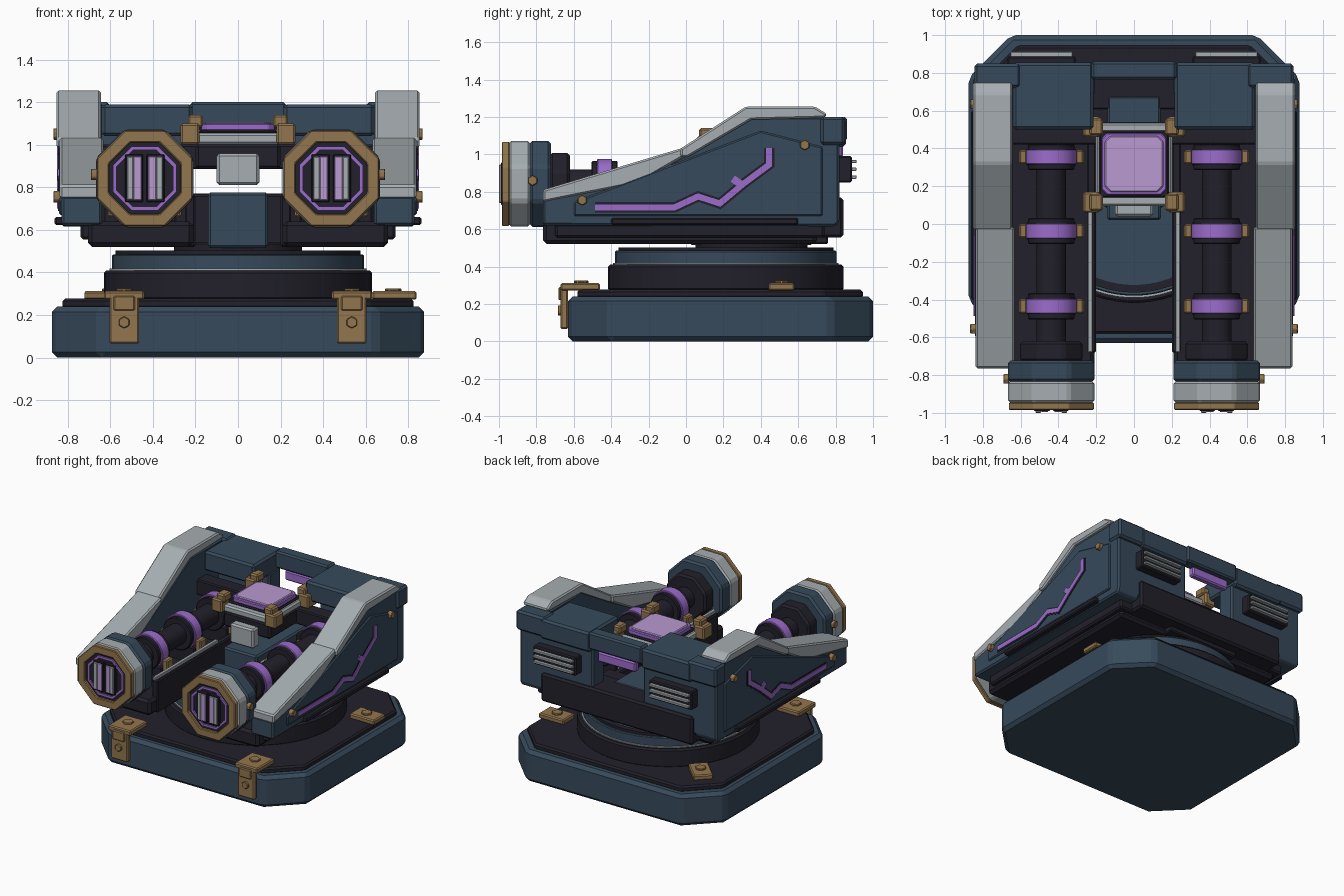
import bpy, bmesh, math
from mathutils import Matrix, Vector

old = bpy.data.objects.get("Cube")
if old:
    bpy.data.objects.remove(old)


def material(name, r, g, b):
    m = bpy.data.materials.new(name)
    m.use_nodes = True
    m.diffuse_color = (r, g, b, 1)
    m.node_tree.nodes["Principled BSDF"].inputs["Base Color"].default_value = (r, g, b, 1)
    return m


NAVY = material("navy plate", .038, .068, .105)
DARK = material("dark metal", .016, .015, .024)
GREY = material("pale grey armour", .38, .42, .44)
GOLD = material("bronze fitting", .29, .18, .075)
PURPLE = material("purple glow", .33, .15, .6)
LILAC = material("lilac crystal", .48, .32, .64)
round_parts = []


def place(axis, a, b, h):
    return {"x": (h, a, b), "y": (a, h, b), "z": (a, b, h)}[axis]


def finish(name, bm, mat, bevel, matrix):
    bmesh.ops.recalc_face_normals(bm, faces=bm.faces)
    mesh = bpy.data.meshes.new(name)
    bm.to_mesh(mesh)
    bm.free()
    mesh.materials.append(mat)
    ob = bpy.data.objects.new(name, mesh)
    bpy.context.collection.objects.link(ob)
    if matrix:
        ob.matrix_world = matrix
    if bevel:
        mod = ob.modifiers.new("edge", "BEVEL")
        mod.width, mod.segments, mod.limit_method = bevel, 1, "ANGLE"
    return ob


def prism(name, mat, axis, pts, lo, hi, bevel=.008, matrix=None):
    bm = bmesh.new()
    loops = [[bm.verts.new(place(axis, a, b, h)) for a, b in pts] for h in (lo, hi)]
    n = len(pts)
    for loop in loops:
        bm.faces.new(loop)
    for i in range(n):
        j = (i + 1) % n
        bm.faces.new((loops[0][i], loops[0][j], loops[1][j], loops[1][i]))
    return finish(name, bm, mat, bevel, matrix)


def box(name, mat, x, y, z, bevel=.008, matrix=None):
    pts = [(x[0], y[0]), (x[1], y[0]), (x[1], y[1]), (x[0], y[1])]
    return prism(name, mat, "z", pts, z[0], z[1], bevel, matrix)


def pair(name, mat, x, y, z, bevel=.008):
    # mirrored boxes on both sides of the centre plane
    for s, side in ((1, "left"), (-1, "right")):
        box(side + "_" + name, mat, sorted((s * x[0], s * x[1])), y, z, bevel)


def circle(c, r, n):
    # r is the distance to the flat sides
    return [(c[0] + r / math.cos(math.pi / n) * math.cos((i + .5) * math.tau / n),
             c[1] + r / math.cos(math.pi / n) * math.sin((i + .5) * math.tau / n)) for i in range(n)]


def disc(name, mat, axis, c, r, lo, hi, n=48, bevel=.006, matrix=None):
    ob = prism(name, mat, axis, circle(c, r, n), lo, hi, bevel, matrix)
    if n > 12:
        round_parts.append(ob)


def ring(name, mat, axis, c, r0, r1, lo, hi, n=8, bevel=.005):
    bm = bmesh.new()
    loops = [[bm.verts.new(place(axis, a, b, h)) for a, b in circle(c, r, n)]
             for r, h in ((r0, lo), (r1, lo), (r1, hi), (r0, hi))]
    for k in range(4):
        p, q = loops[k], loops[(k + 1) % 4]
        for i in range(n):
            j = (i + 1) % n
            bm.faces.new((p[i], p[j], q[j], q[i]))
    finish(name, bm, mat, bevel, None)


def chamfered(x, y0, y1, c):
    return [(-x + c, y0), (x - c, y0), (x, y0 + c), (x, y1 - c),
            (x - c, y1), (-x + c, y1), (-x, y1 - c), (-x, y0 + c)]


def strip(path, w):
    # outline of a mitred band following a path
    p = [Vector(q) for q in path]
    a, b = [], []
    for i, q in enumerate(p):
        d0 = (q - p[max(i - 1, 0)]).normalized() if i else (p[1] - q).normalized()
        d1 = (p[i + 1] - q).normalized() if i < len(p) - 1 else d0
        m = (d0 + d1).normalized()
        n = Vector((-m.y, m.x)) * (w / 2 / max(m.dot(d0), .5))
        a.append(tuple(q + n))
        b.append(tuple(q - n))
    return a + b[::-1]


# Base and turntable
prism("base", NAVY, "z", chamfered(.875, -.63, 1, .225), 0, .24, .025)
prism("base_deck", DARK, "z", chamfered(.825, -.58, .945, .21), .23, .277, .012)
hub = (0, .213)
disc("turntable_lower", DARK, "z", hub, .63, .27, .41, 64, .012)
disc("turntable_trim", GREY, "z", hub, .603, .4, .418, 64, 0)
disc("turntable_upper", NAVY, "z", hub, .592, .41, .485, 64)
ring("turntable_lip", DARK, "z", hub, .535, .575, .48, .503, 64, 0)
disc("turntable_top", NAVY, "z", hub, .535, .48, .497, 64, 0)
disc("turntable_neck", DARK, "z", (0, .35), .3, .49, .54)


# Bronze clamps around the base
def clamp(name, x, y, turn, half, leg):
    m = Matrix.Translation((x, y, 0)) @ Matrix.Rotation(math.radians(turn), 4, "Z")
    box(name + "_plate", GOLD, (-half, half), (-.04, .17), (.272, .312), .008, m)
    disc(name + "_stud", GOLD, "z", (0, .07), .035, .31, .325, 6, .004, m)
    if leg:
        box(name + "_leg", GOLD, (-.07, .07), (-.04, .0), (.065, .29), .008, m)
        box(name + "_rib", GOLD, (-.05, .05), (-.052, -.03), (.22, .29), .006, m)
        disc(name + "_bolt", GOLD, "y", (0, .165), .025, -.055, -.03, 6, .004, m)


clamp("front_left_clamp", .535, -.63, 0, .095, True)
clamp("front_right_clamp", -.535, -.63, 0, .095, True)
clamp("left_clamp", .8, .51, 90, .07, False)
clamp("rear_right_clamp", -.65, .73, 225, .07, False)

# Lower hull
pair("floor", DARK, (.21, .705), (-.765, .7), (.52, .64), .02)
pair("floor_sill", DARK, (.6, .74), (-.7, .74), (.555, .63), .012)
pair("skirt", DARK, (.8, .862), (-.4, .6), (.622, .66))
pair("inner_wall", DARK, (.2, .25), (-.68, .55), (.52, .765))
pair("inner_rail", GREY, (.219, .246), (-.68, .08), (.76, .785), .004)
box("rear_floor", DARK, (-.3, .3), (.5, .76), (.52, .765))
box("rear_skirt", DARK, (-.64, .64), (.6, .842), (.555, .77), .015)
box("centre_pedestal", NAVY, (-.142, .142), (.02, .68), (.515, .775), .012)

# Side walls with armour, glowing bolt line and bolts
wall = [(-.765, .62), (-.765, .76), (-.26, .86), (0, 1), (.34, 1.2),
        (.79, 1.2), (.82, 1.17), (.82, .64), (.8, .615)]
panel = [(-.6, .67), (-.6, .745), (.4, 1.125), (.73, 1.04), (.73, .67)]
front_armour = [(-.765, .745), (-.765, .81), (-.016, 1.035), (-.016, .985), (-.26, .845)]
rear_armour = [(-.03, .985), (-.03, 1.03), (.32, 1.255), (.69, 1.255),
               (.755, 1.215), (.74, 1.195), (.35, 1.185), (.01, .985)]
bolt_line = [(-.487, .717), (-.06, .717), (.065, .775), (.18, .737), (.31, .845), (.445, .945), (.445, 1.035)]
spur = [(.3, .835), (.25, .87)]
for s, side in ((1, "left"), (-1, "right")):
    def slab(name, mat, pts, a, b, bevel=.008):
        prism(side + "_" + name, mat, "x", pts, min(s * a, s * b), max(s * a, s * b), bevel)
    slab("wall", NAVY, wall, .64, .83, .012)
    slab("wall_panel", NAVY, panel, .82, .842)
    slab("front_armour", GREY, front_armour, .632, .838, .01)
    slab("rear_armour", GREY, rear_armour, .645, .853, .01)
    slab("line_groove", DARK, strip(bolt_line, .055), .83, .845, 0)
    slab("glow_line", PURPLE, strip(bolt_line, .032), .83, .85, 0)
    slab("glow_spur", PURPLE, strip(spur, .04), .83, .849, 0)
    for y, z in ((-.555, .755), (.635, 1.05)):
        slab("wall_bolt", GOLD, circle((y, z), .025, 6), .83, .868, .004)

# Rear beams, walls and vents
pair("rear_beam", NAVY, (.215, .64), (.5, .855), (1.04, 1.19), .015)
box("centre_beam", NAVY, (-.225, .225), (.765, .86), (1.07, 1.2), .012)
pair("rear_corner", NAVY, (.6, .845), (.72, .85), (1.05, 1.2), .015)
pair("rear_wall", NAVY, (.21, .82), (.68, .82), (.64, 1.06), .012)
box("rear_glow", PURPLE, (-.16, .16), (.79, .84), (.985, 1.06), .01)
pair("vent", DARK, (.31, .67), (.8, .888), (.85, .99))
for i in range(3):
    z = .878 + i * .042
    pair("vent_slat_%d" % (i + 1), GREY, (.325, .655), (.88, .912), (z - .009, z + .009), .003)

# Central core
box("core_body", DARK, (-.2, .2), (.1, .53), (.885, 1.005), .015)
box("core_crossbeam", DARK, (-.65, .65), (.42, .54), (.885, 1.0))
box("core_panel", GREY, (-.1, .1), (.04, .12), (.81, .958), .012)
box("core_frame", GREY, (-.205, .205), (.095, .535), (1, 1.055), .012)
box("core_seat", DARK, (-.185, .185), (.14, .495), (1.05, 1.07))
prism("core_crystal_rim", PURPLE, "z", [(x, y + .318) for x, y in chamfered(.172, -.165, .165, .03)], 1.065, 1.1, .006)
prism("core_crystal", LILAC, "z", [(x, y + .318) for x, y in chamfered(.155, -.148, .148, .03)], 1.09, 1.108, .006)
for y, tag in ((.115, "front"), (.515, "rear")):
    pair("core_%s_bracket" % tag, GOLD, (.18, .27), (y - .055, y + .055), (1, 1.1), .01)
    pair("core_%s_bracket_cap" % tag, GOLD, (.165, .235), (y - .045, y + .045), (1.08, 1.14), .01)

# Twin cannons
for s, side in ((1, "left"), (-1, "right")):
    cx, cz = s * .438, .842
    c = (cx, cz)
    n = side + "_cannon_"
    disc(n + "barrel", DARK, "y", c, .078, -.7, .6, 32)
    disc(n + "breech", DARK, "y", c, .165, -.73, -.62, 8, .015)
    disc(n + "rear_cuff", NAVY, "y", c, .23, -.835, -.722, 8, .015)
    disc(n + "front_cuff", GREY, "y", c, .228, -.95, -.83, 8, .015)
    ring(n + "muzzle_rim", GOLD, "y", c, .168, .225, -.985, -.945)
    disc(n + "muzzle_plate", DARK, "y", c, .17, -.965, -.94, 8, 0)
    ring(n + "muzzle_glow", PURPLE, "y", c, .133, .15, -.976, -.955, 8, 0)
    disc(n + "cuff_bolt", GOLD, "x", (-.82, .86), .025, min(s * .66, s * .692), max(s * .66, s * .692), 6, .004)
    for k in (-1, 1):
        bx = cx + k * .05
        box(n + "emitter_frame", DARK, (bx - .042, bx + .042), (-.99, -.95), (.73, .955), .004)
        box(n + "emitter_bar", GREY, sorted((bx + k * .004, bx + k * .034)), (-1, -.96), (.74, .945), .004)
        box(n + "emitter_glow", LILAC, sorted((bx - k * .034, bx + k * .004)), (-.996, -.96), (.74, .945), .003)
    for i, y in enumerate((-.435, -.037, .355)):
        tag = n + "band_%d_" % (i + 1)
        disc(tag + "collar", DARK, "y", c, .122, y - .07, y + .07, 32)
        disc(tag + "glow", PURPLE, "y", c, .133, y - .04, y + .04, 32, .004)
        box(tag + "saddle", DARK, (cx - .13, cx + .13), (y - .05, y + .05), (.63, .76))
        for k in (-1, 1):
            box(tag + "lug", GOLD, sorted((cx + k * .128, cx + k * .172)), (y - .038, y + .038), (.66, .82))

# Smooth the round parts
bpy.ops.object.select_all(action="DESELECT")
for ob in round_parts:
    ob.select_set(True)
bpy.context.view_layer.objects.active = round_parts[0]
bpy.ops.object.shade_smooth_by_angle(angle=math.radians(30))
